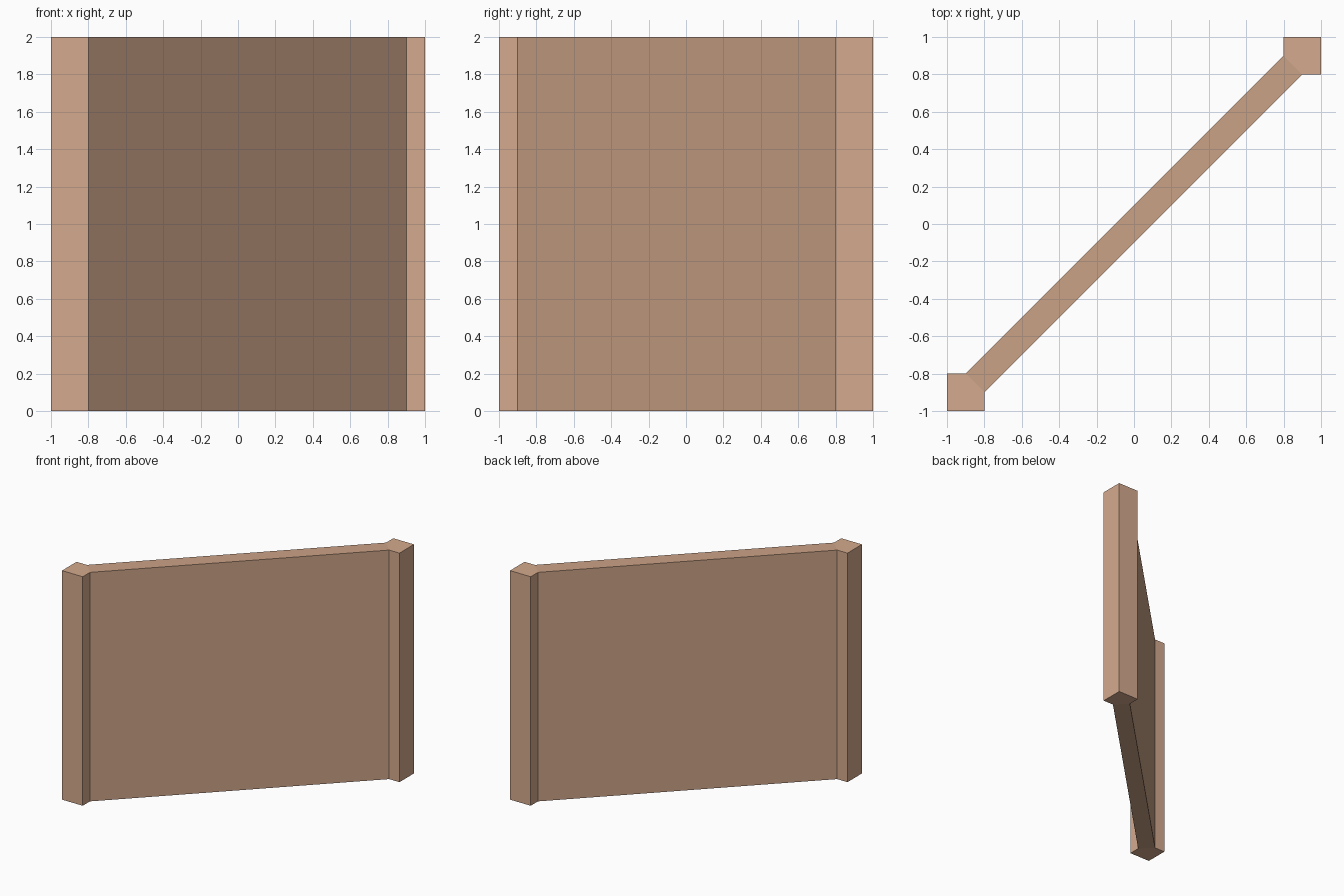
import bpy
import bmesh

if "Cube" in bpy.data.objects:
    bpy.data.objects.remove(bpy.data.objects["Cube"])

HEIGHT = 2.0


def material(name, color):
    mat = bpy.data.materials.new(name)
    mat.diffuse_color = color
    mat.use_nodes = True
    mat.node_tree.nodes["Principled BSDF"].inputs["Base Color"].default_value = mat.diffuse_color
    return mat


def prism(name, profile, mat):
    """Extrude a counter-clockwise ground profile up to the full height."""
    bm = bmesh.new()
    face = bm.faces.new([bm.verts.new((x, y, 0)) for x, y in profile])
    result = bmesh.ops.extrude_face_region(bm, geom=[face], use_keep_orig=True)
    top = [v for v in result["geom"] if isinstance(v, bmesh.types.BMVert)]
    bmesh.ops.translate(bm, vec=(0, 0, HEIGHT), verts=top)
    bmesh.ops.recalc_face_normals(bm, faces=bm.faces)
    mesh = bpy.data.meshes.new(name)
    bm.to_mesh(mesh)
    bm.free()
    mesh.materials.append(mat)
    obj = bpy.data.objects.new(name, mesh)
    bpy.context.collection.objects.link(obj)
    return obj


post_mat = material("post_tan", (0.66, 0.40, 0.27, 1))
wall_mat = material("wall_tan", (0.60, 0.365, 0.245, 1))

# Corner posts: squares whose inner corner is cut where the wall meets them
post = [(0.9, 0.8), (1, 0.8), (1, 1), (0.8, 1), (0.8, 0.9)]
for name, s in (("back_right_post", 1), ("front_left_post", -1)):
    prism(name, [(s * x, s * y) for x, y in post], post_mat)

# Diagonal wall panel between the posts
prism("diagonal_wall",
      [(-0.8, -0.9), (0.9, 0.8), (0.8, 0.9), (-0.9, -0.8)], wall_mat)
